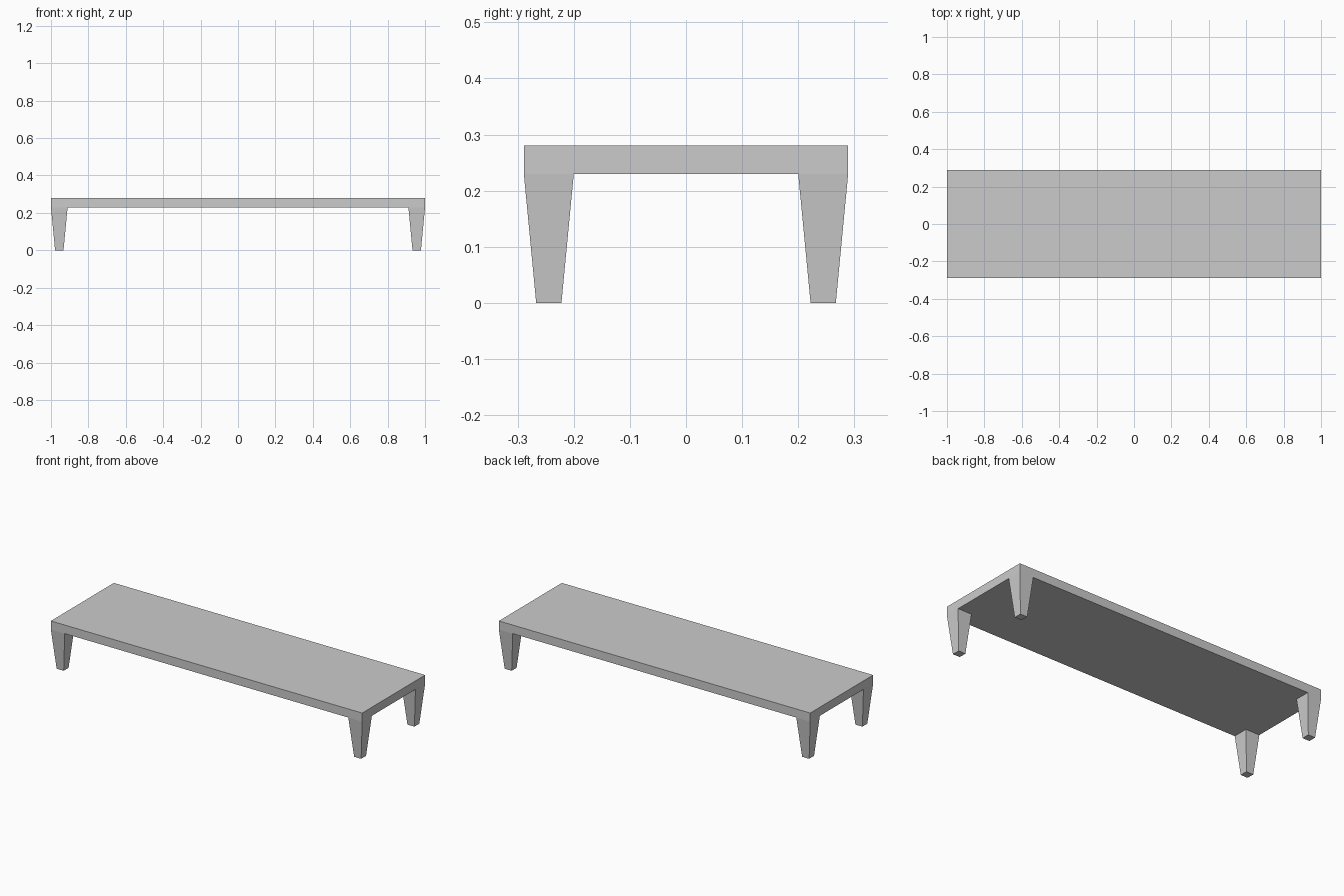
import bpy, bmesh
from mathutils import Vector

if "Cube" in bpy.data.objects:
    bpy.data.objects.remove(bpy.data.objects["Cube"])

HALF_X, HALF_Y = 1.0, 0.289
TOP_Z, UNDER_Z = 0.28, 0.23
LEG_TOP, LEG_FOOT = 0.089, 0.045


def block(name, centre, size, z0, z1, foot=None):
    """Box between z0 and z1; the bottom face can be narrowed to a foot size."""
    foot = foot or size
    bm = bmesh.new()
    bmesh.ops.create_cube(bm, size=1)
    for v in bm.verts:
        w = size if v.co.z > 0 else foot
        z = z1 if v.co.z > 0 else z0
        v.co = Vector((centre[0] + v.co.x * w[0], centre[1] + v.co.y * w[1], z))
    mesh = bpy.data.meshes.new(name)
    bm.to_mesh(mesh)
    bm.free()
    obj = bpy.data.objects.new(name, mesh)
    bpy.context.collection.objects.link(obj)
    return obj


# Flat slab top
block("table_top", (0, 0), (2 * HALF_X, 2 * HALF_Y), UNDER_Z, TOP_Z)

# Four tapered legs flush with the corners
for side, sx in (("left", -1), ("right", 1)):
    for end, sy in (("front", -1), ("back", 1)):
        centre = (sx * (HALF_X - LEG_TOP / 2), sy * (HALF_Y - LEG_TOP / 2))
        block(f"{end}_{side}_leg", centre, (LEG_TOP, LEG_TOP), 0, UNDER_Z,
              (LEG_FOOT, LEG_FOOT))
